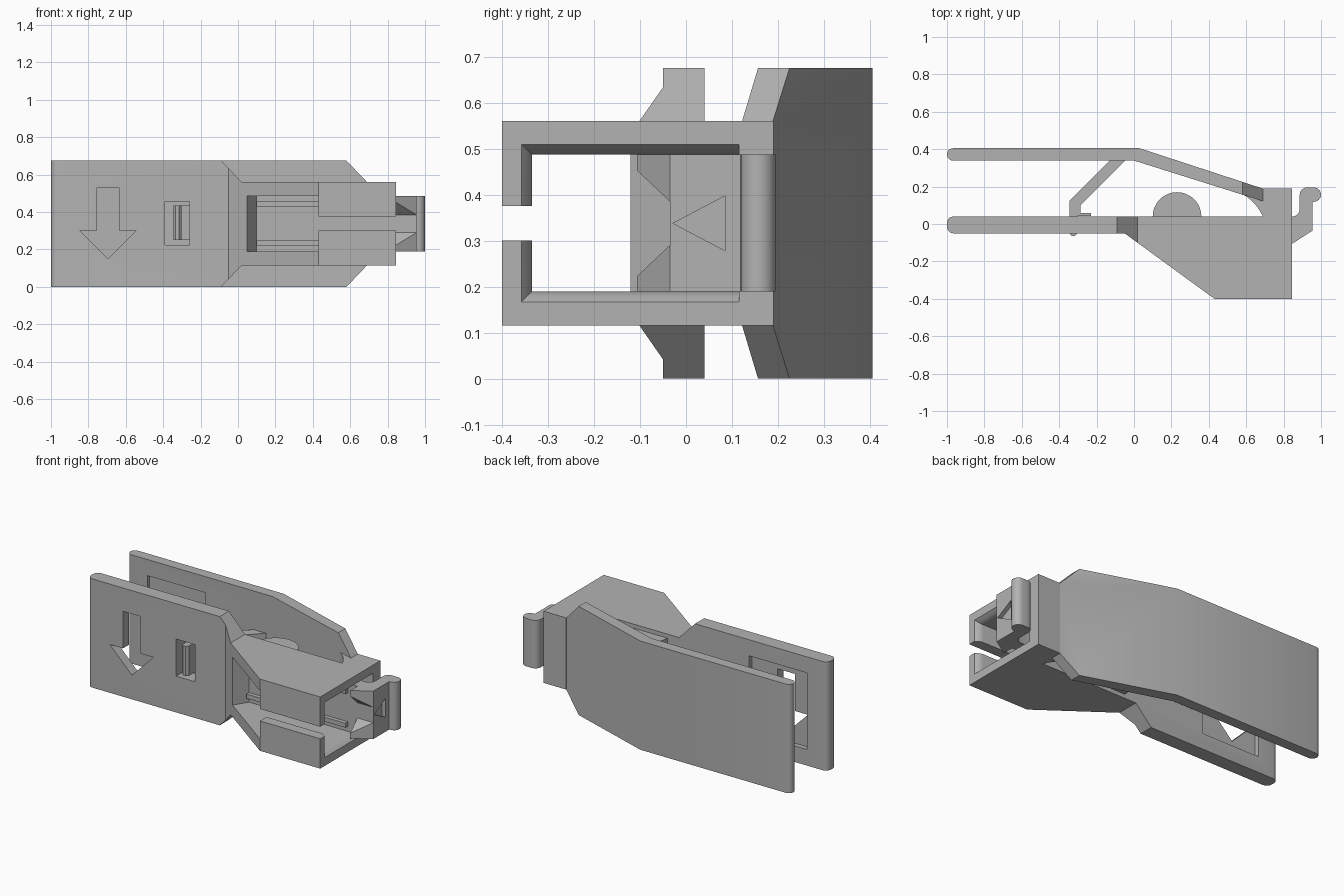
import bpy, bmesh, math

if "Cube" in bpy.data.objects:
    bpy.data.objects.remove(bpy.data.objects["Cube"], do_unlink=True)

grey = bpy.data.materials.new("plain grey")
grey.use_nodes = True
grey.diffuse_color = (0.45, 0.45, 0.45, 1)
grey.node_tree.nodes["Principled BSDF"].inputs["Base Color"].default_value = (0.45, 0.45, 0.45, 1)

H = 0.675                # full height
MID = H / 2
WALL = (0.115, 0.56)     # body height range
GAP = (0.189, 0.487)     # inside height range


def loft(name, rings):
    """Closed solid through matching rings of 3D points."""
    bm = bmesh.new()
    loops = [[bm.verts.new(p) for p in ring] for ring in rings]
    n = len(loops[0])
    for a, b in zip(loops, loops[1:]):
        for i in range(n):
            j = (i + 1) % n
            bm.faces.new((a[i], a[j], b[j], b[i]))
    bm.faces.new(loops[0][::-1])
    bm.faces.new(loops[-1])
    bmesh.ops.recalc_face_normals(bm, faces=bm.faces[:])
    mesh = bpy.data.meshes.new(name)
    bm.to_mesh(mesh)
    bm.free()
    mesh.materials.append(grey)
    obj = bpy.data.objects.new(name, mesh)
    bpy.context.collection.objects.link(obj)
    return obj


def plan(name, pts, z):
    """Top outline (x, y) extruded over a height range."""
    return loft(name, [[(x, y, h) for x, y in pts] for h in z])


def front(name, pts, y):
    """Front outline (x, z) extruded over a depth range."""
    return loft(name, [[(x, d, h) for x, h in pts] for d in y])


def side(name, pts, x):
    """Side outline (y, z) extruded over a width range."""
    return loft(name, [[(w, y, h) for y, h in pts] for w in x])


def rect(a, b, c, d):
    return [(a, c), (b, c), (b, d), (a, d)]


def arc(cx, cy, r, start, end, n=12):
    angles = [math.radians(start + (end - start) * i / n) for i in range(n + 1)]
    return [(cx + r * math.cos(t), cy + r * math.sin(t)) for t in angles]


def mirrored(pts):
    """Complete a lower outline with its mirror image about mid height."""
    return pts + [(u, H - h) for u, h in reversed(pts)]


def apply_bool(obj, tool, operation="DIFFERENCE"):
    tool.hide_render = True
    mod = obj.modifiers.new("cut", "BOOLEAN")
    mod.operation, mod.object, mod.solver = operation, tool, "EXACT"
    deps = bpy.context.evaluated_depsgraph_get()
    mesh = bpy.data.meshes.new_from_object(obj.evaluated_get(deps))
    obj.modifiers.clear()
    obj.data = mesh
    bpy.data.objects.remove(tool, do_unlink=True)


# Front grip plate and clip body share one outline
body = plan("front_plate_and_body", [
    (-0.05, -0.05), (0.43, -0.4), (0.845, -0.4), (0.845, 0.19), (0.69, 0.19), (0.69, 0.04)]
    + arc(-0.965, 0.005, 0.035, 90, 180, 5) + arc(-0.965, -0.015, 0.035, 180, 270, 5), (0, H))
apply_bool(body, front("body_outline", mirrored(
    [(-1.1, -0.1), (-0.09, -0.1), (-0.09, 0), (0.02, 0.115), (1.1, 0.115)]), (-1, 1)), "INTERSECT")

# Open channel, entry flare, front slot and space behind the tongue
apply_bool(body, plan("channel", [
    (0.045, -0.124), (0.1, -0.035), (0.9, -0.035), (0.9, -0.335),
    (0.43, -0.335), (0.43, -0.5), (0.045, -0.5)], GAP))
apply_bool(body, plan("tongue_space", rect(0.7, 0.9, 0.04, 0.115), GAP))
apply_bool(body, front("slot", rect(0.4, 0.9, 0.3, 0.375), (-0.5, -0.3)))
flare = []
for x, g in ((0.8, 0), (0.815, 0.003), (0.83, 0.01), (0.845, 0.022), (0.86, 0.022)):
    flare.append([(x, y, h) for y, h in rect(-0.335 - g, 0.115, GAP[0] - g, GAP[1] + g)])
apply_bool(body, loft("flare", flare))

# Arrow opening, its rear pocket and the latch window
apply_bool(body, front("arrow", [
    (-0.695, 0.15), (-0.545, 0.3), (-0.635, 0.3), (-0.635, 0.53),
    (-0.755, 0.53), (-0.755, 0.3), (-0.845, 0.3)], (-0.2, 0.2)))
pocket = rect(-0.86, -0.46, 0.1, 0.575)
apply_bool(body, front("pocket", pocket, (0.01, 0.2)))
apply_bool(body, front("window", rect(-0.39, -0.26, 0.225, 0.455), (-0.2, 0.2)))

# Rear lever, tapered where it joins the body
lever = plan("rear_lever", [(0.03, 0.405)]
    + arc(-0.967, 0.372, 0.033, 90, 270, 10)
    + [(0.0, 0.339), (0.69, 0.122), (0.74, 0.122), (0.74, 0.189), (0.69, 0.189)], (0, H))
apply_bool(lever, front("lever_outline", mirrored(
    [(-1.1, -0.1), (0.58, -0.1), (0.58, 0), (0.69, 0.115), (0.9, 0.115)]), (-1, 1)), "INTERSECT")
apply_bool(lever, front("lever_pocket", pocket, (0.2, 0.36)))

# Curved web under the lever root
web = plan("hinge_web", [(0.7, 0.04), (0.7, 0.15), (0.52, 0.19)]
           + arc(0.46, -0.06, 0.25, 72, 24, 8), WALL)

# Half-round stop behind the body
stop = plan("half_round_stop", arc(0.23, 0.04, 0.13, 0, 180, 24), (0.14, 0.535))

# Diagonal latch arm with foot and tip
latch = plan("latch_arm", [
    (-0.125, 0.345), (-0.345, 0.125), (-0.345, -0.05), (-0.335, -0.063), (-0.315, -0.063),
    (-0.303, -0.05), (-0.303, 0.042), (-0.23, 0.042), (-0.23, 0.06), (-0.285, 0.06),
    (-0.285, 0.1), (-0.045, 0.34)], (0.25, 0.435))

# Spring hook at the open end
hook = plan("spring_hook", [
    (0.78, 0.04), (0.78, -0.035), (0.845, -0.035), (0.845, -0.106), (0.955, -0.035),
    (0.955, 0.118)] + arc(0.962, 0.157, 0.038, -80, 90, 10)
    + arc(0.924, 0.157, 0.038, 90, 180, 6) + arc(0.846, 0.08, 0.04, 0, -90, 6), GAP)
apply_bool(hook, side("notch", mirrored([(-0.035, 0.29), (-0.12, 0.21)]), (0.82, 1.1)))
apply_bool(hook, side("triangle_mark", [(-0.028, MID), (0.085, 0.278), (0.085, 0.397)], (0.93, 1.1)))

# Guide rails on the channel floor
rails = []
for label, z in (("lower", 0.222), ("upper", 0.43)):
    rails.append(plan(label + "_guide_rail", rect(0.1, 0.78, -0.06, -0.03), (z, z + 0.027)))

for obj in [body, lever, web, stop, latch, hook] + rails:
    bpy.ops.object.select_all(action="DESELECT")
    obj.select_set(True)
    bpy.context.view_layer.objects.active = obj
    bpy.ops.object.shade_smooth_by_angle(angle=math.radians(30))
